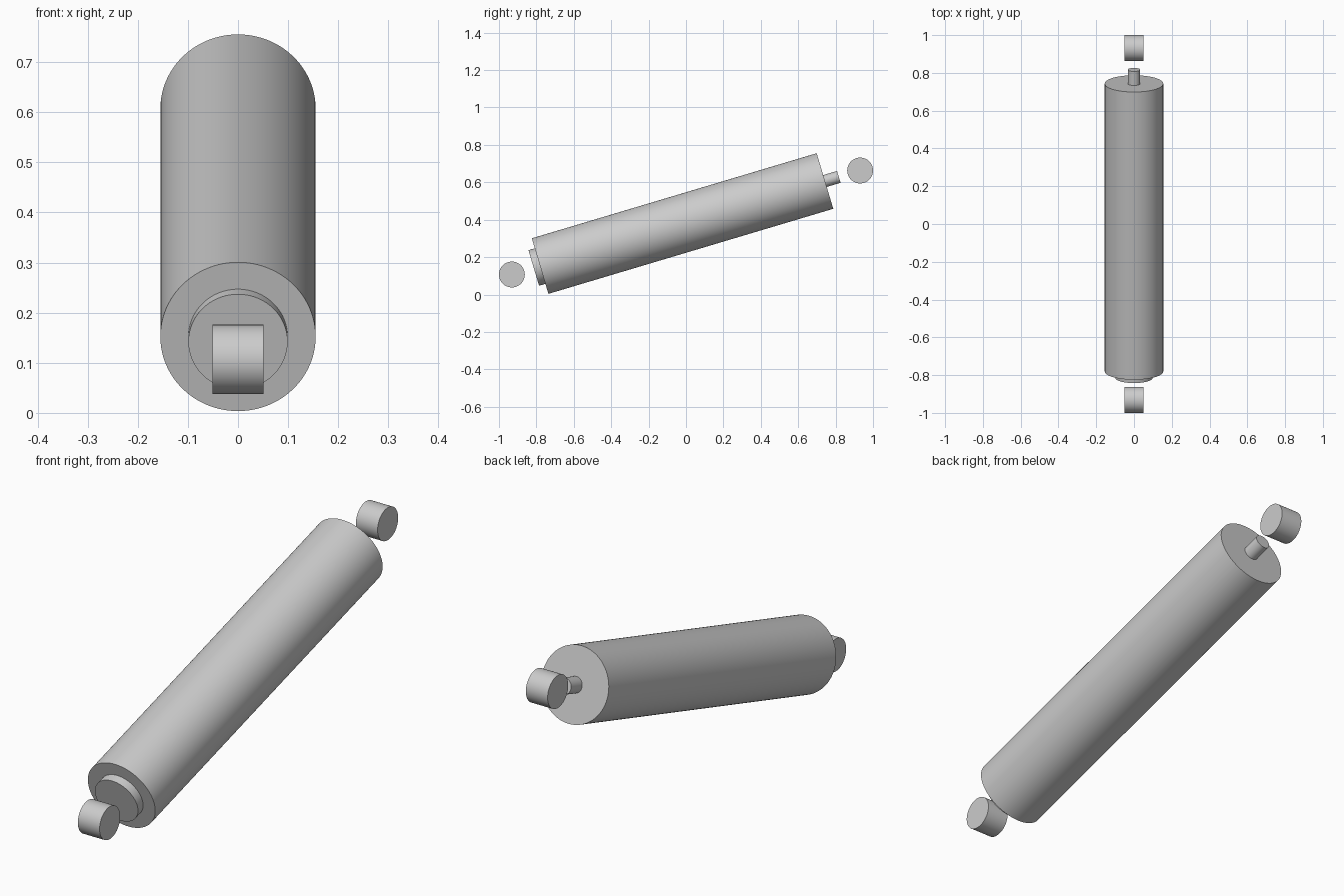
import bpy
from math import radians
from mathutils import Vector

if "Cube" in bpy.data.objects:
    bpy.data.objects.remove(bpy.data.objects["Cube"])

# Axis of the tilted damper, through both mounting eyes
LOW = Vector((0, -0.931, 0.107))
HIGH = Vector((0, 0.931, 0.663))


def on_axis(y):
    return LOW.lerp(HIGH, (y - LOW.y) / (HIGH.y - LOW.y))


def cylinder(name, start, end, radius):
    axis = end - start
    bpy.ops.mesh.primitive_cylinder_add(
        vertices=96, radius=radius, depth=axis.length, location=(start + end) / 2,
        rotation=axis.to_track_quat('Z', 'Y').to_euler())
    bpy.context.object.name = name
    bpy.ops.object.shade_smooth_by_angle(angle=radians(30))


# Coaxial parts: outer tube, lower collar, piston rod
cylinder("damper_tube", on_axis(-0.78), on_axis(0.743), 0.155)
cylinder("lower_collar", on_axis(-0.814), on_axis(-0.77), 0.099)
cylinder("piston_rod", on_axis(0.73), on_axis(0.817), 0.033)

# Mounting eyes, lying across the axis
half_width = Vector((0.051, 0, 0))
for name, centre in (("lower_mounting_eye", LOW), ("upper_mounting_eye", HIGH)):
    cylinder(name, centre - half_width, centre + half_width, 0.069)
